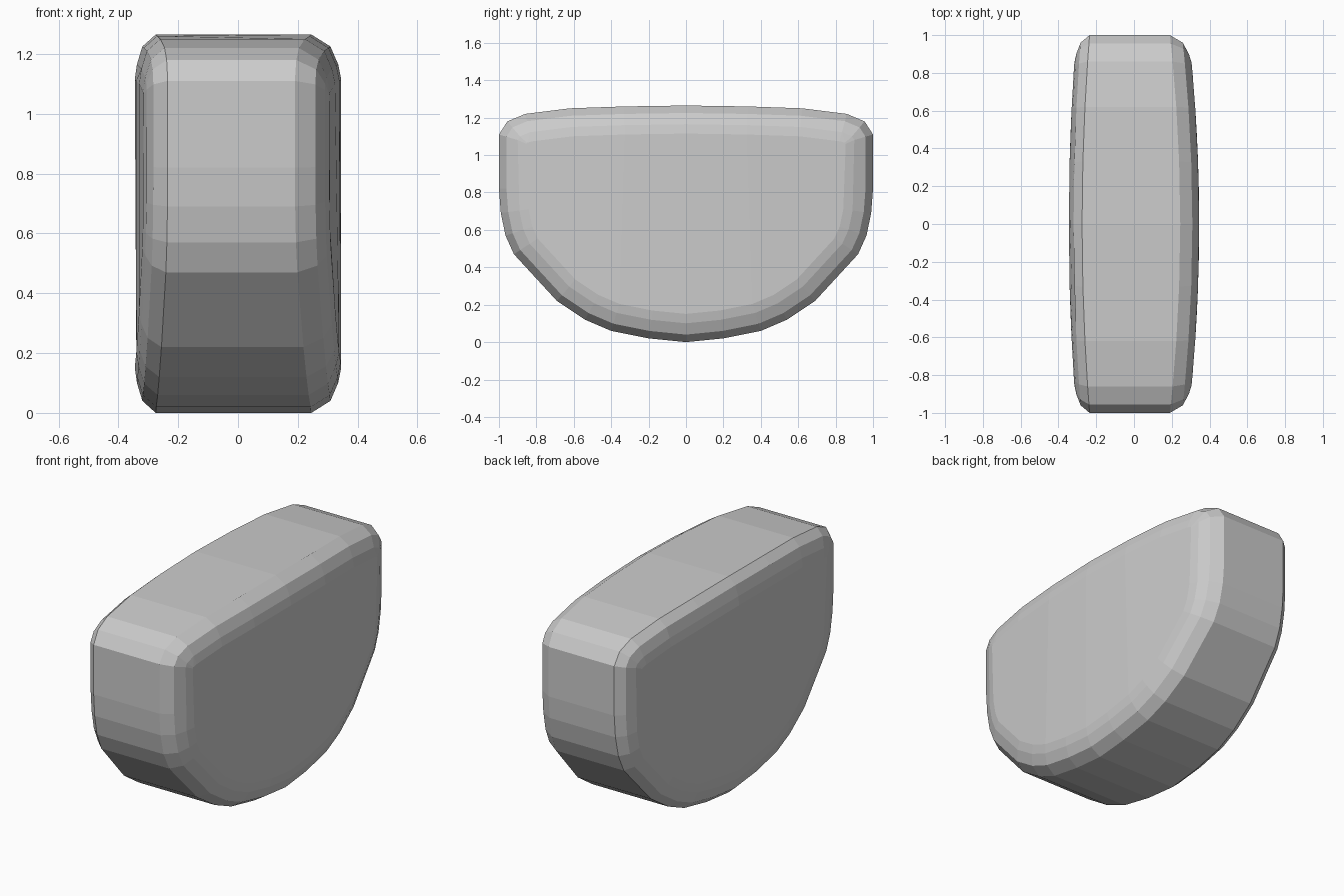
import bpy, bmesh
from mathutils import Vector

if "Cube" in bpy.data.objects:
    bpy.data.objects.remove(bpy.data.objects["Cube"])

# Half outline of the D-shaped body in (y, z), bottom to top
half = [(0, 0), (0.2, 0.02), (0.4, 0.06), (0.54, 0.12), (0.69, 0.22), (0.92, 0.47),
        (0.965, 0.57), (0.99, 0.69), (1, 0.82), (1, 1.11), (0.955, 1.18),
        (0.86, 1.22), (0.62, 1.25), (0.33, 1.26), (0, 1.265)]
outline = [Vector(p) for p in half]
outline += [Vector((-y, z)) for y, z in reversed(half[1:-1])]


def inset(points, dist):
    """Offset a counter-clockwise outline inwards by dist."""
    result = []
    n = len(points)
    for i, p in enumerate(points):
        a = (p - points[i - 1]).normalized()
        b = (points[(i + 1) % n] - p).normalized()
        na, nb = Vector((-a.y, a.x)), Vector((-b.y, b.x))
        m = (na + nb).normalized()
        result.append(p + m * dist / m.dot(na))
    return result


# Rounded rims: (inset, drop from the bulged side face as a share of the rim drop)
rims = [(0, 1), (0.04, 0.36), (0.1, 0.1), (0.15, 0)]
# Sides: (direction, rim drop, bulge towards the middle)
sides = [(1, 0.1, 0.055), (-1, 0.07, 0.04)]

bm = bmesh.new()
for sx, drop, bulge in sides:
    for dist, share in rims:
        for p in inset(outline, dist):
            x = 0.345 - bulge * p.x ** 2 - drop * share
            bm.verts.new((sx * x, p.x, p.y))

# The body is convex, so wrap the rims in one hull
res = bmesh.ops.convex_hull(bm, input=bm.verts[:])
bmesh.ops.delete(bm, geom=[v for v in bm.verts if not v.link_faces], context='VERTS')
bmesh.ops.dissolve_limit(bm, angle_limit=0.03, verts=bm.verts[:], edges=bm.edges[:])
bmesh.ops.recalc_face_normals(bm, faces=bm.faces[:])

mesh = bpy.data.meshes.new("rounded_body")
bm.to_mesh(mesh)
bm.free()
body = bpy.data.objects.new("rounded_body", mesh)
bpy.context.collection.objects.link(body)
